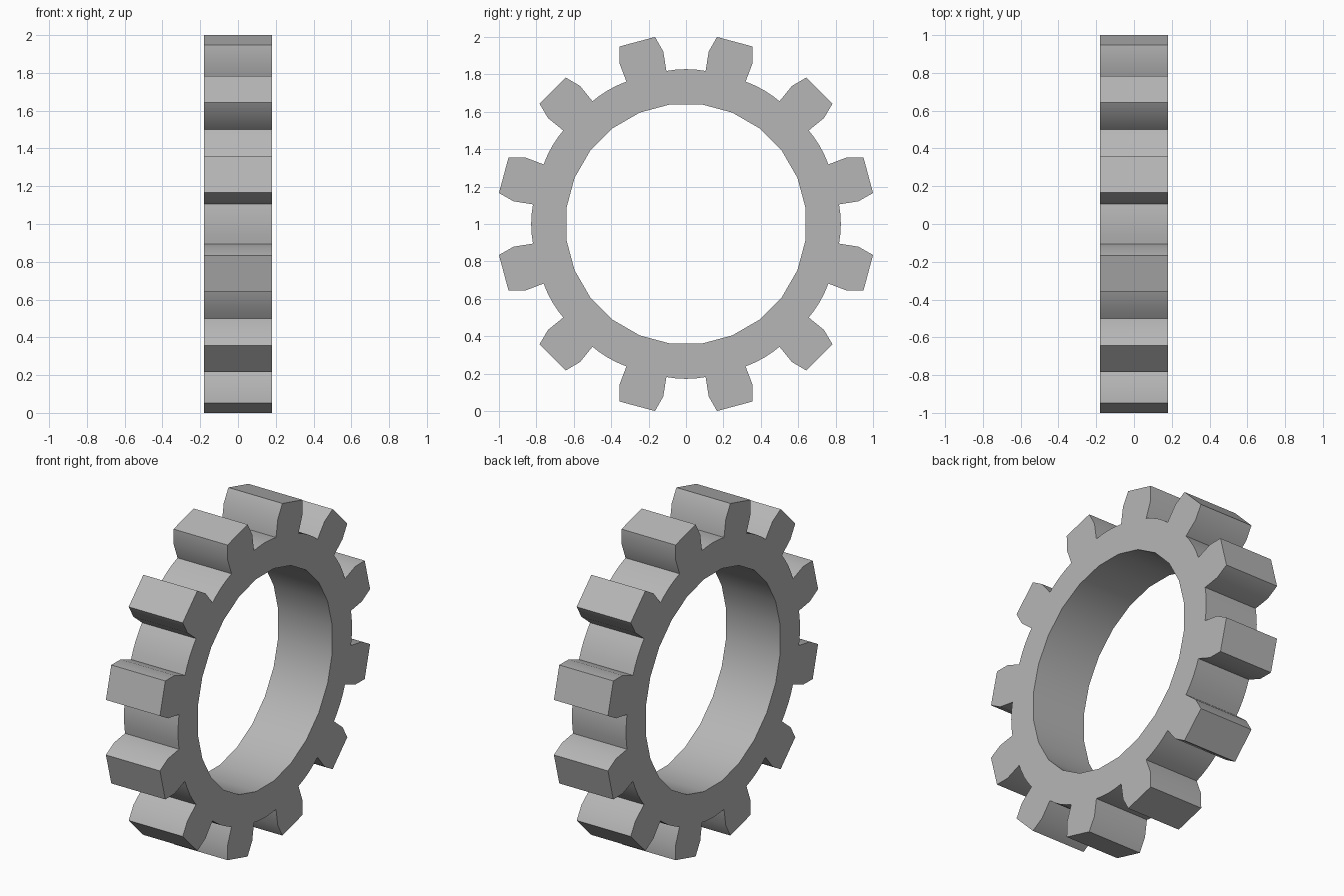
import bpy, bmesh
from math import sin, cos, radians

if "Cube" in bpy.data.objects:
    bpy.data.objects.remove(bpy.data.objects["Cube"])

TEETH = 12
HALF = 0.18          # half thickness along x
BORE_R = 0.645       # bore vertices

bm = bmesh.new()


def vert(r, deg):
    a = radians(deg)
    return bm.verts.new((-HALF, r * cos(a), 1 + r * sin(a)))


# One sector per tooth: rim under the tooth, tooth outline, rim in the gap
for i in range(TEETH):
    c = 15 + 30 * i
    in_a, in_b, in_c = [vert(BORE_R, c + d) for d in (-7.5, 7.5, 22.5)]
    tooth = [vert(r, c + d) for r, d in (
        (0.825, -7.7), (0.93, -7.5), (1.0136, -5.6),
        (1.0136, 5.6), (0.93, 7.5), (0.825, 7.7))]
    gap = [vert(r, c + d) for r, d in (
        (0.827, 11), (0.828, 15), (0.827, 19), (0.825, 22.3))]
    bm.faces.new([in_a] + tooth + [in_b])
    bm.faces.new([in_b, tooth[-1]] + gap + [in_c])

bmesh.ops.remove_doubles(bm, verts=bm.verts, dist=0.0005)

# Extrude the flat gear outline along its axis
res = bmesh.ops.extrude_face_region(bm, geom=bm.faces[:], use_keep_orig=True)
top = [g for g in res["geom"] if isinstance(g, bmesh.types.BMVert)]
bmesh.ops.translate(bm, verts=top, vec=(2 * HALF, 0, 0))
bmesh.ops.recalc_face_normals(bm, faces=bm.faces)

mesh = bpy.data.meshes.new("gear_ring")
bm.to_mesh(mesh)
bm.free()
gear = bpy.data.objects.new("gear_ring", mesh)
bpy.context.collection.objects.link(gear)

# Dark grey metal
metal = bpy.data.materials.new("grey_metal")
metal.diffuse_color = (0.47, 0.47, 0.47, 1)
metal.use_nodes = True
metal.node_tree.nodes["Principled BSDF"].inputs["Base Color"].default_value = metal.diffuse_color
mesh.materials.append(metal)

# Smooth bore, rim and tooth flanks, sharp tooth tips and roots
bpy.context.view_layer.objects.active = gear
gear.select_set(True)
bpy.ops.object.shade_smooth_by_angle(angle=radians(40))
